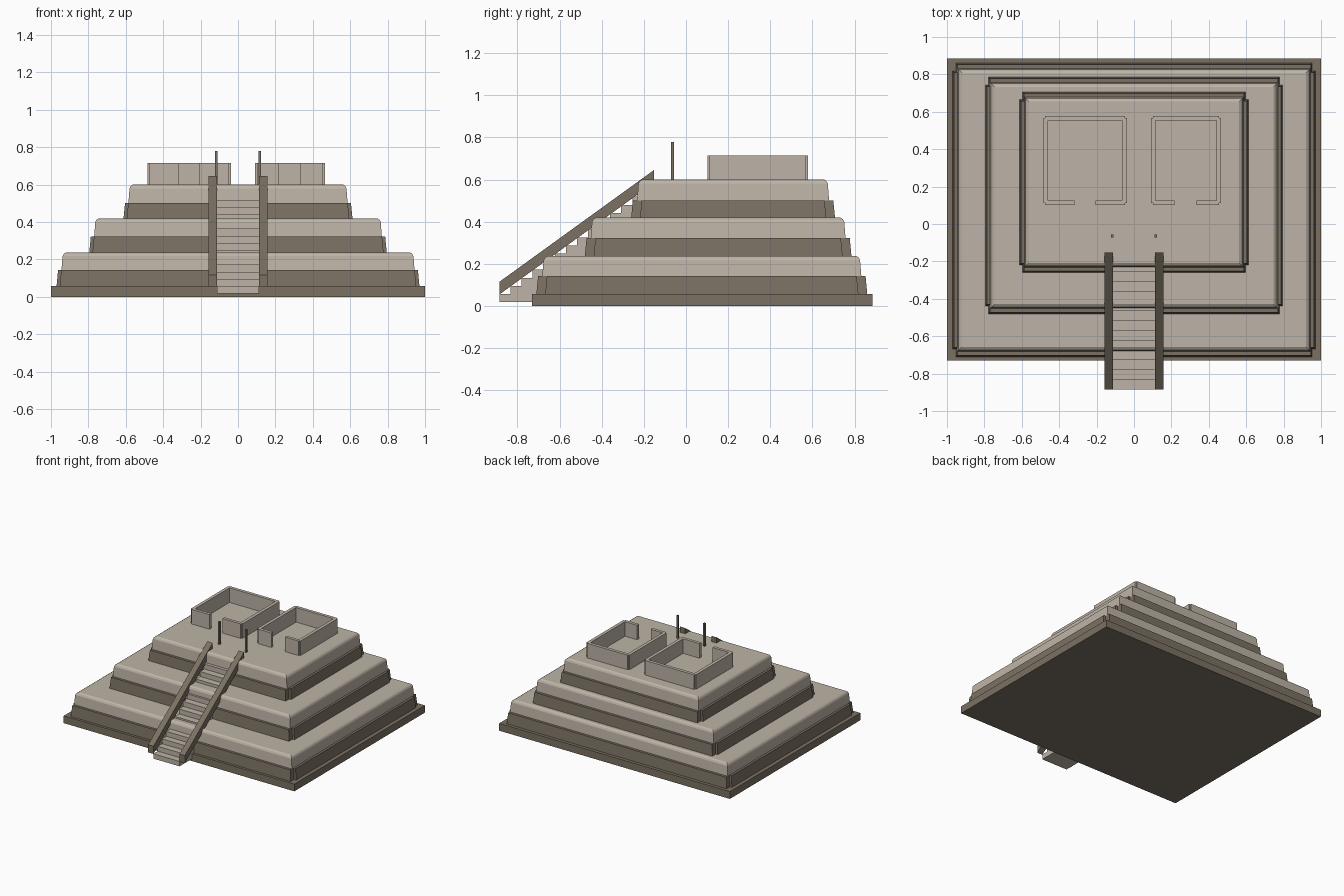
import bpy, bmesh

if "Cube" in bpy.data.objects:
    bpy.data.objects.remove(bpy.data.objects["Cube"])


def material(name, rgb):
    m = bpy.data.materials.new(name)
    m.diffuse_color = (*rgb, 1)
    m.use_nodes = True
    m.node_tree.nodes["Principled BSDF"].inputs["Base Color"].default_value = m.diffuse_color
    return m


LIGHT = material("pale limestone", (0.515, 0.455, 0.385))
DARK = material("dark stone", (0.200, 0.166, 0.125))


def finish(bm, name, mat):
    bmesh.ops.recalc_face_normals(bm, faces=bm.faces)
    me = bpy.data.meshes.new(name)
    bm.to_mesh(me)
    bm.free()
    me.materials.append(mat)
    ob = bpy.data.objects.new(name, me)
    bpy.context.collection.objects.link(ob)
    return ob


def add_loft(bm, x0, x1, y0, y1, levels):
    """Stack rectangles; levels are (z, inset) pairs."""
    rings = []
    for z, i in levels:
        rings.append([bm.verts.new((x, y, z)) for x, y in
                      ((x0 + i, y0 + i), (x1 - i, y0 + i), (x1 - i, y1 - i), (x0 + i, y1 - i))])
    bm.faces.new(rings[0])
    bm.faces.new(rings[-1])
    for a, b in zip(rings, rings[1:]):
        for k in range(4):
            n = (k + 1) % 4
            bm.faces.new((a[k], a[n], b[n], b[k]))


def box(bm, x0, x1, y0, y1, z0, z1):
    add_loft(bm, x0, x1, y0, y1, [(z0, 0), (z1, 0)])


def extrude_profile(name, pts, x0, x1, mat):
    """Side profile in (y, z) extruded along x."""
    bm = bmesh.new()
    f = bm.faces.new([bm.verts.new((x0, y, z)) for y, z in pts])
    r = bmesh.ops.extrude_face_region(bm, geom=[f])
    bmesh.ops.translate(bm, vec=(x1 - x0, 0, 0),
                        verts=[v for v in r["geom"] if isinstance(v, bmesh.types.BMVert)])
    return finish(bm, name, mat)


# Ground plinth
bm = bmesh.new()
box(bm, -1, 1, -0.73, 0.885, 0, 0.057)
finish(bm, "plinth", DARK)

# Three tiers: notched dark footing with a chamfered pale block on top
# (half width, y front, y back, z bottom, z middle, z top)
tiers = [(0.970, -0.710, 0.860, 0.057, 0.142, 0.237),
         (0.795, -0.480, 0.785, 0.237, 0.322, 0.419),
         (0.612, -0.260, 0.707, 0.419, 0.500, 0.600)]
for n, (w, y0, y1, z0, z1, z2) in enumerate(tiers, 1):
    taper = [(z0, 0), (z1, 0.008)]
    bm = bmesh.new()
    add_loft(bm, -w, w, y0 + 0.042, y1 - 0.042, taper)
    add_loft(bm, -w + 0.017, w - 0.017, y0, y1, taper)
    finish(bm, f"tier_{n}_footing", DARK)
    bm = bmesh.new()
    add_loft(bm, -w + 0.026, w - 0.026, y0 + 0.028, y1 - 0.028,
             [(z1, 0), (z2 - 0.02, 0.006), (z2 - 0.008, 0.012), (z2, 0.024)])
    finish(bm, f"tier_{n}_block", LIGHT)

# Staircase as a solid stepped profile
STEPS, RUN, RISE = 15, 0.0525, 0.0385
Y0, Z0 = -0.885, 0.018
pts = [(Y0, Z0)]
for i in range(STEPS):
    z = Z0 + RISE * (i + 1)
    pts += [(Y0 + RUN * i, z), (Y0 + RUN * (i + 1), z)]
pts.append((pts[-1][0], Z0))
extrude_profile("staircase", pts, -0.113, 0.113, LIGHT)

# Sloping balustrades and entrance posts on both sides
for side, s in (("left", -1), ("right", 1)):
    extrude_profile(f"balustrade_{side}",
                    [(Y0, 0.055), (-0.152, 0.585), (-0.152, 0.645), (Y0, 0.115)],
                    s * 0.113, s * 0.159, DARK)
    bm = bmesh.new()
    x = s * 0.116
    box(bm, x - 0.0065, x + 0.0065, -0.071, -0.057, 0.595, 0.779)
    finish(bm, f"post_{side}", DARK)

# Two roofless chambers with a front doorway and notched corners
T, ZB, ZT = 0.025, 0.598, 0.714
for side, x0, x1, d0, d1 in (("left", -0.485, -0.038, -0.318, -0.205),
                             ("right", 0.091, 0.465, 0.217, 0.335)):
    bm = bmesh.new()
    e = 0.010
    box(bm, x0, x0 + T, 0.112, 0.568, ZB, ZT)
    box(bm, x1 - T, x1, 0.112, 0.568, ZB, ZT)
    box(bm, x0 + e, x1 - e, 0.553, 0.578, ZB, ZT)
    box(bm, x0 + e, d0, 0.102, 0.126, ZB, ZT)
    box(bm, d1, x1 - e, 0.102, 0.126, ZB, ZT)
    finish(bm, f"chamber_{side}", LIGHT)
